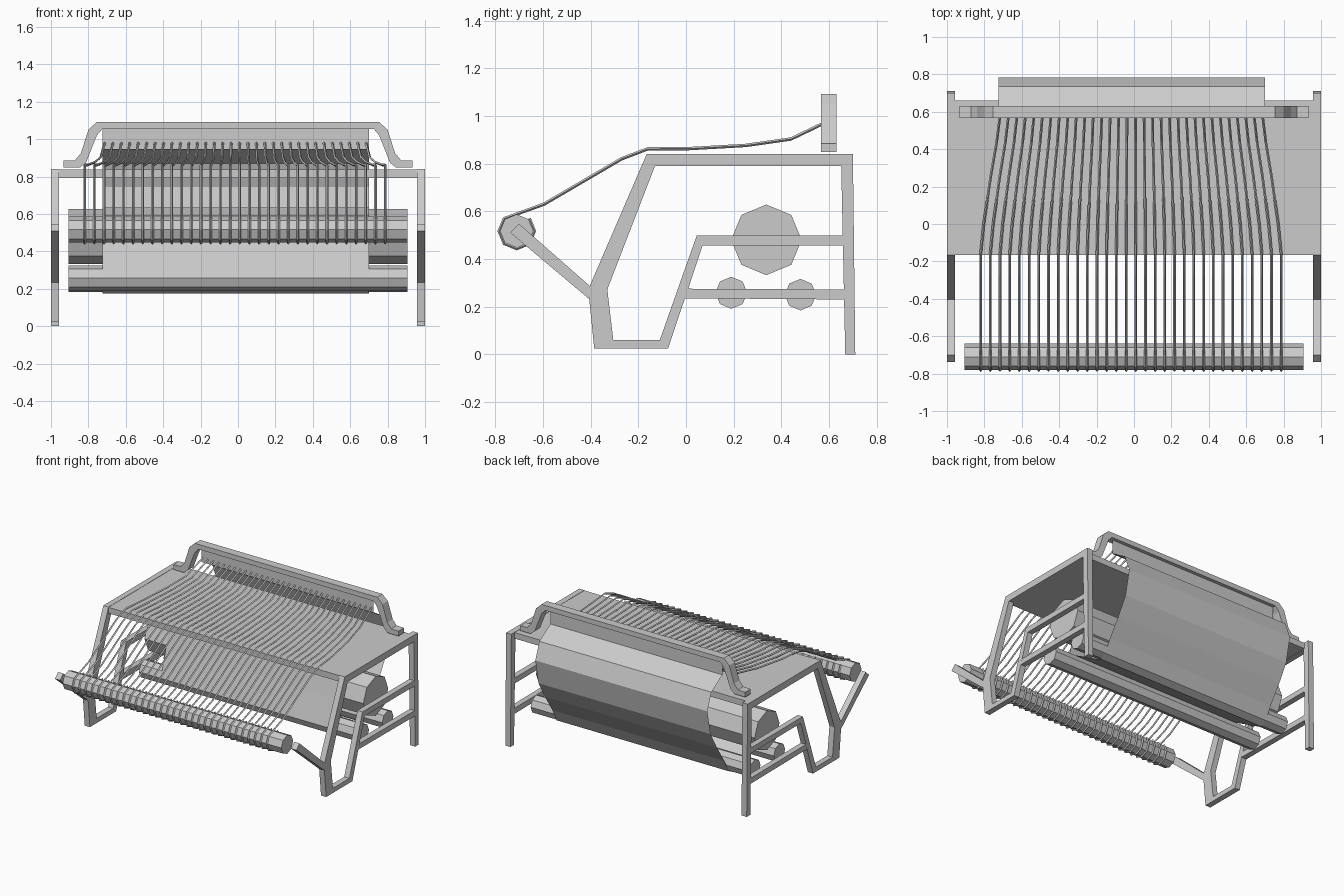
import bpy, bmesh, math
from mathutils import Vector

if "Cube" in bpy.data.objects:
    bpy.data.objects.remove(bpy.data.objects["Cube"])


def make_object(name, bm):
    bmesh.ops.recalc_face_normals(bm, faces=bm.faces)
    mesh = bpy.data.meshes.new(name)
    bm.to_mesh(mesh)
    bm.free()
    ob = bpy.data.objects.new(name, mesh)
    bpy.context.collection.objects.link(ob)
    return ob


def add_prism(bm, outline, depth):
    """Extrude a closed 3D outline along the depth vector."""
    face = bm.faces.new([bm.verts.new(p) for p in outline])
    ext = bmesh.ops.extrude_face_region(bm, geom=[face], use_keep_orig=True)
    moved = [g for g in ext["geom"] if isinstance(g, bmesh.types.BMVert)]
    bmesh.ops.translate(bm, vec=Vector(depth), verts=moved)


def roller(name, y, z, r, x0=-0.907, x1=0.905):
    """Eight-sided roller lying along x, with a corner at the top."""
    bm = bmesh.new()
    ring = [(x0, y + r * math.sin(i * math.pi / 4), z + r * math.cos(i * math.pi / 4))
            for i in range(8)]
    add_prism(bm, ring, (x1 - x0, 0, 0))
    return make_object(name, bm)


def sheet(name, profile, x0=-0.725, x1=0.70):
    """Thin open strip following a (y, z) profile."""
    bm = bmesh.new()
    rows = [[bm.verts.new((x, y, z)) for x in (x0, x1)] for y, z in profile]
    for a, b in zip(rows, rows[1:]):
        bm.faces.new((a[0], a[1], b[1], b[0]))
    return make_object(name, bm)


# Side frames: flat bars given as (y, z) outlines, repeated left and right
frame_bars = {
    "rear_post": [(0.668, 0), (0.71, 0), (0.70, 0.84), (0.65, 0.84)],
    "top_rail": [(-0.165, 0.84), (-0.13, 0.79), (0.655, 0.79), (0.655, 0.84)],
    "front_strut": [(-0.41, 0.272), (-0.33, 0.272), (-0.13, 0.79), (-0.165, 0.84)],
    "front_foot": [(-0.385, 0.025), (-0.305, 0.06), (-0.33, 0.272), (-0.41, 0.272)],
    "foot_rail": [(-0.385, 0.025), (-0.075, 0.025), (-0.11, 0.06), (-0.305, 0.06)],
    "inner_strut": [(-0.075, 0.025), (0.07, 0.457), (0.045, 0.498), (-0.11, 0.06)],
    "middle_rail": [(0.07, 0.457), (0.66, 0.457), (0.66, 0.498), (0.045, 0.498)],
    "lower_rail": [(-0.004, 0.235), (0.665, 0.23), (0.665, 0.272), (0.009, 0.275)],
    "roller_arm": [(-0.737, 0.51), (-0.70, 0.547), (-0.39, 0.275), (-0.41, 0.235)],
}
for side, x in (("left", -1.0), ("right", 0.957)):
    for part, outline in frame_bars.items():
        bm = bmesh.new()
        add_prism(bm, [(x, y, z) for y, z in outline], (0.043, 0, 0))
        make_object(f"{side}_{part}", bm)

# Table plate between the top rails
bm = bmesh.new()
add_prism(bm, [(-0.998, -0.165, 0.793), (0.998, -0.165, 0.793),
               (0.998, 0.66, 0.793), (-0.998, 0.66, 0.793)], (0, 0, 0.045))
make_object("table_plate", bm)

# Rollers
roller("warp_roller", -0.71, 0.517, 0.07)
roller("cloth_roller", 0.337, 0.48, 0.148)
roller("front_guide_roller", 0.19, 0.258, 0.067)
roller("rear_guide_roller", 0.48, 0.25, 0.066)

# Bridge over the table: half outline mirrored in x
half = [(0.932, 0.885), (0.872, 0.887), (0.84, 0.925), (0.80, 1.05), (0.755, 1.092),
        (0.725, 1.055), (0.755, 1.02), (0.812, 0.875), (0.845, 0.848), (0.932, 0.848)]
right = half[4::-1] + half[:4:-1]          # top centre, down to the foot and back
left = [(-x, z) for x, z in right[::-1]]
bm = bmesh.new()
add_prism(bm, [(x, 0.567, z) for x, z in right + left], (0, 0.064, 0))
make_object("bridge_beam", bm)

# Reed panel hanging from the bridge
sheet("reed_panel", [(0.605, 1.06), (0.605, 0.945)])

# Cloth: from the reed round the back, under and over the guide rollers, onto the cloth roller
sheet("cloth_sheet", [
    (0.605, 0.95), (0.735, 0.87), (0.783, 0.745), (0.745, 0.56), (0.67, 0.43),
    (0.58, 0.295), (0.53, 0.2), (0.48, 0.176), (0.43, 0.2), (0.237, 0.31),
    (0.19, 0.328), (0.14, 0.308), (0.121, 0.26), (0.183, 0.46), (0.222, 0.592),
    (0.337, 0.634)])

# Threads: wrapped round the warp roller, over the table edge, converging at the bridge
wrap = [(-0.71 + 0.074 * math.cos(math.radians(a)), 0.517 + 0.074 * math.sin(math.radians(a)))
        for a in range(405, 134, -45)]
run = [(-0.595, 0.63), (-0.27, 0.82), (-0.16, 0.862), (0.0, 0.862),
       (0.25, 0.876), (0.44, 0.903), (0.60, 0.98)]
narrow = [1, 1, 1, 0.98, 0.935, 0.895, 0.87]
curve = bpy.data.curves.new("threads_path", "CURVE")
curve.dimensions = "3D"
curve.bevel_depth = 0.007
curve.bevel_resolution = 0
curve.use_fill_caps = True
count = 32
for i in range(count):
    x = -0.82 + i * 1.607 / (count - 1)
    pts = [(x, y, z) for y, z in wrap]
    pts += [(x * k, y, z) for (y, z), k in zip(run, narrow)]
    spline = curve.splines.new("POLY")
    spline.points.add(len(pts) - 1)
    for p, co in zip(spline.points, pts):
        p.co = (*co, 1)
path = bpy.data.objects.new("threads_path", curve)
bpy.context.collection.objects.link(path)
mesh = bpy.data.meshes.new_from_object(path.evaluated_get(bpy.context.evaluated_depsgraph_get()))
bpy.data.objects.remove(path)
for poly in mesh.polygons:
    poly.use_smooth = False
bpy.context.collection.objects.link(bpy.data.objects.new("threads", mesh))
